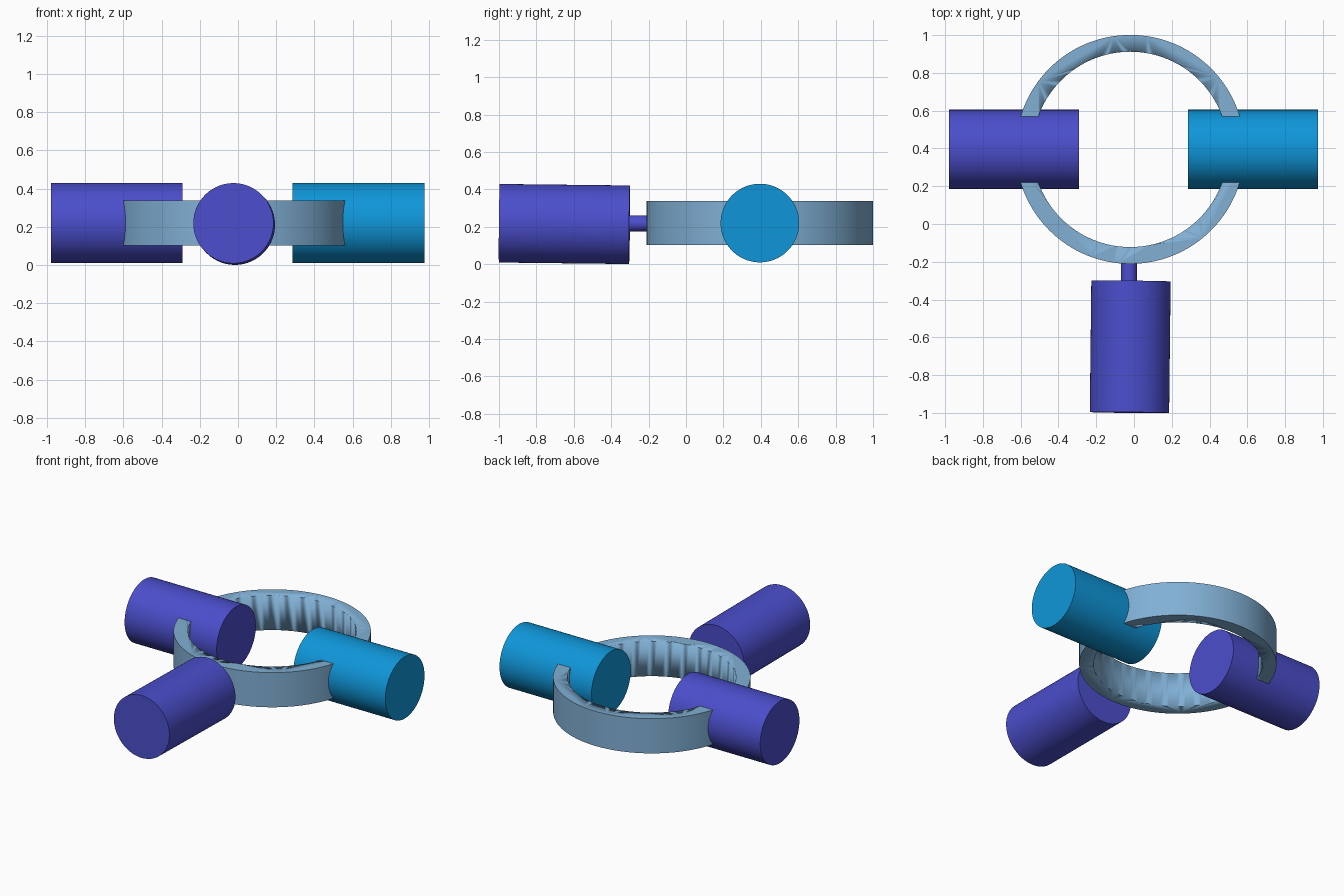
import bpy
from mathutils import Vector

if "Cube" in bpy.data.objects:
    bpy.data.objects.remove(bpy.data.objects["Cube"])


def material(name, rgb):
    def linear(c):
        c /= 255
        return c / 12.92 if c <= 0.04045 else ((c + 0.055) / 1.055) ** 2.4
    m = bpy.data.materials.new(name)
    m.diffuse_color = (*[linear(c) for c in rgb], 1)
    m.use_nodes = True
    m.node_tree.nodes["Principled BSDF"].inputs["Base Color"].default_value = m.diffuse_color
    return m


violet = material("violet", (75, 78, 204))
bright_blue = material("bright blue", (15, 150, 217))
pale_blue = material("pale blue", (129, 176, 213))


def finish(name, mat):
    ob = bpy.context.object
    ob.name = name
    ob.data.materials.append(mat)
    bpy.ops.object.shade_smooth_by_angle()
    return ob


def cylinder(name, start, end, radius, mat):
    start, end = Vector(start), Vector(end)
    axis = end - start
    bpy.ops.mesh.primitive_cylinder_add(
        vertices=96, radius=radius, depth=axis.length,
        location=(start + end) / 2,
        rotation=axis.to_track_quat('Z', 'Y').to_euler())
    return finish(name, mat)


CX, CY, CZ = -0.02, 0.395, 0.22

# Flat ring band: rectangular section revolved about the ring centre
R_IN, R_OUT, Z_LOW, Z_HIGH = 0.517, 0.606, 0.102, 0.337
SEGMENTS = 128
bpy.ops.mesh.primitive_cylinder_add(vertices=SEGMENTS, radius=R_OUT, depth=Z_HIGH - Z_LOW,
                                    location=(CX, CY, (Z_LOW + Z_HIGH) / 2))
ring = finish("ring", pale_blue)
bpy.ops.mesh.primitive_cylinder_add(vertices=SEGMENTS, radius=R_IN, depth=1,
                                    location=(CX, CY, CZ))
cutter = finish("ring_hole_cutter", pale_blue)
cutter.hide_render = True
cut = ring.modifiers.new("hole", 'BOOLEAN')
cut.operation = 'DIFFERENCE'
cut.object = cutter
bpy.context.view_layer.objects.active = ring
bpy.ops.object.modifier_apply(modifier=cut.name)
bpy.data.objects.remove(cutter)

# Side cylinders crossing the ring
cylinder("left_cylinder", (-0.98, CY, CZ), (-0.29, CY, CZ), 0.21, violet)
cylinder("right_cylinder", (0.285, CY, CZ), (0.975, CY, CZ), 0.21, bright_blue)

# Front cylinder, very slightly tilted, and the peg joining it to the ring
cylinder("front_cylinder", (-0.024, -0.998, 0.219), (-0.016, -0.302, 0.211), 0.21, violet)
cylinder("connecting_peg", (-0.026, -0.34, 0.218), (-0.026, -0.18, 0.218), 0.043, violet)
